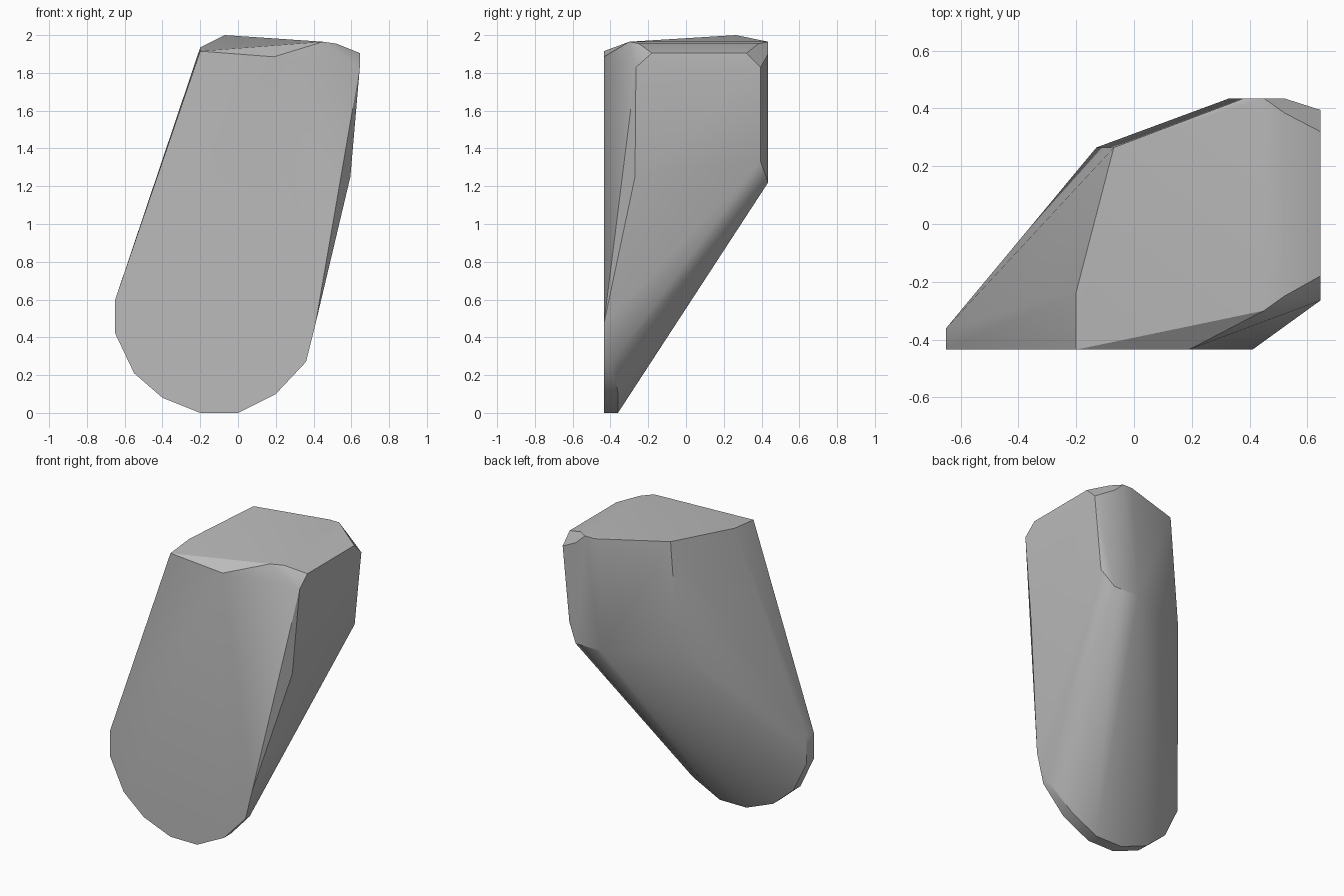
import bpy
import bmesh
import math

# Remove the default cube only
default = bpy.data.objects.get("Cube")
if default:
    bpy.data.objects.remove(default, do_unlink=True)

FRONT, BACK = -0.435, 0.435


def make_material(name, value):
    """Plain matte material of one flat grey."""
    mat = bpy.data.materials.new(name)
    mat.use_nodes = True
    colour = (value, value, value, 1.0)
    mat.diffuse_color = colour
    shader = mat.node_tree.nodes["Principled BSDF"]
    shader.inputs["Base Color"].default_value = colour
    shader.inputs["Roughness"].default_value = 0.8
    return mat


def at_depth(y, outline):
    """Place an (x, z) outline on the plane at depth y."""
    return [(x, y, z) for x, z in outline]


def on_side(x, outline):
    """Place a (y, z) outline on the plane at side position x."""
    return [(x, y, z) for y, z in outline]


def faceted_stone(name, points, material):
    """Wrap the corner points in one convex faceted solid."""
    bm = bmesh.new()
    for point in points:
        bm.verts.new(point)
    hull = bmesh.ops.convex_hull(bm, input=bm.verts[:])
    inside = [v for v in hull["geom_interior"] if isinstance(v, bmesh.types.BMVert)]
    bmesh.ops.delete(bm, geom=inside, context="VERTS")
    bmesh.ops.dissolve_limit(
        bm, angle_limit=math.radians(1), verts=bm.verts[:], edges=bm.edges[:])
    bmesh.ops.recalc_face_normals(bm, faces=bm.faces[:])
    mesh = bpy.data.meshes.new(name)
    bm.to_mesh(mesh)
    bm.free()
    obj = bpy.data.objects.new(name, mesh)
    mesh.materials.append(material)
    bpy.context.collection.objects.link(obj)
    bpy.ops.object.select_all(action="DESELECT")
    obj.select_set(True)
    bpy.context.view_layer.objects.active = obj
    bpy.ops.object.shade_smooth_by_angle(angle=math.radians(30))
    return obj


# Rounded lower tip, shared by the flat front and the thin rim behind it
tip = [(-0.65, 0.6), (-0.65, 0.42), (-0.55, 0.21), (-0.4, 0.08),
       (-0.2, 0), (0, 0), (0.2, 0.1)]
tip_end = (0.36, 0.27)

# Flat front with its upper corners
front = at_depth(FRONT, tip + [tip_end, (0.41, 0.47), (0.19, 1.885), (-0.2, 1.915)])
rim = at_depth(-0.36, tip) + at_depth(-0.39, [tip_end])

# Side panel with clipped corners, leaning inward at the bottom
side = on_side(0.645, [(-0.18, 1.905), (0.32, 1.905), (0.395, 1.83), (-0.265, 1.83)])
side += on_side(0.595, [(-0.27, 1.25), (0.395, 1.33)])
side += on_side(0.47, [(-0.39, 0.86)])

# Narrow back panel and the far corner edge
back = at_depth(BACK, [(0.38, 1.965), (0.45, 1.965), (0.52, 1.9),
                       (0.52, 1.22), (0.33, 1.22)])
corner = at_depth(0.265, [(-0.07, 2), (-0.13, 1.25)])

# Softly domed top
top = on_side(0.45, [(-0.3, 1.965)]) + on_side(0.52, [(-0.25, 1.955), (0.385, 1.955)])
top += on_side(-0.2, [(-0.235, 1.935)])

grey = make_material("stone_grey", 0.5)
faceted_stone("rock_shard", front + rim + side + back + corner + top, grey)
